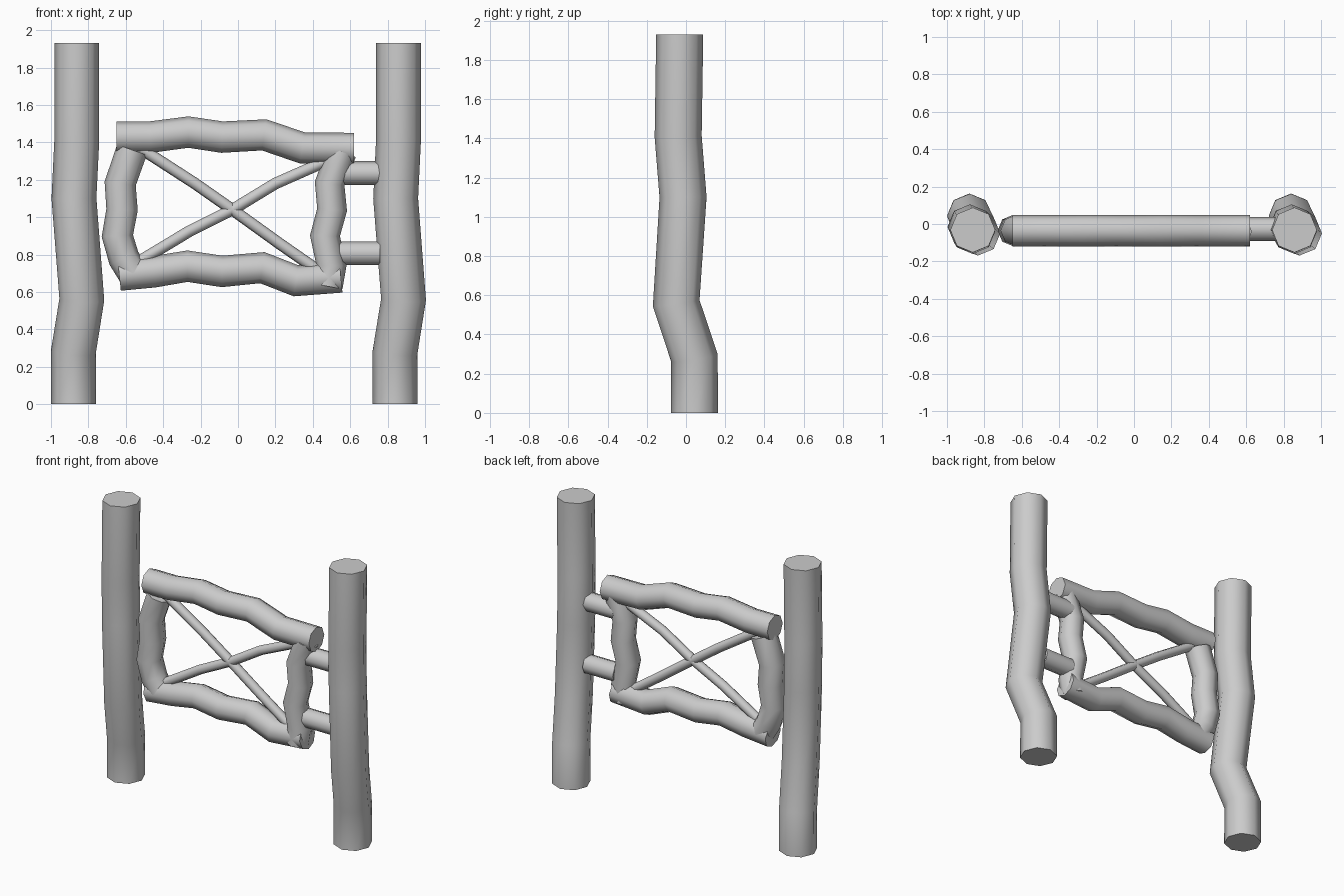
import bpy, bmesh, math
from mathutils import Vector

if "Cube" in bpy.data.objects:
    bpy.data.objects.remove(bpy.data.objects["Cube"])

SIDES = 8


def log(name, pts, r, end_dir=None):
    """Capped eight-sided tube following a bent path, with mitred joints."""
    pts = [Vector(p) for p in pts]
    bm = bmesh.new()
    rings = []
    for i, p in enumerate(pts):
        before = (p - pts[i - 1]).normalized() if i else Vector()
        after = (pts[i + 1] - p).normalized() if i < len(pts) - 1 else Vector()
        t = (before + after).normalized()
        if end_dir and i in (0, len(pts) - 1):
            t = Vector(end_dir)
        u = Vector((0, 1, 0))
        u = (u - t * u.dot(t)).normalized()
        v = t.cross(u)
        rings.append([bm.verts.new(p + r * (math.cos(a) * u + math.sin(a) * v))
                      for a in (2 * math.pi * k / SIDES for k in range(SIDES))])
    for a, b in zip(rings, rings[1:]):
        for k in range(SIDES):
            n = (k + 1) % SIDES
            bm.faces.new((a[k], a[n], b[n], b[k]))
    bm.faces.new(rings[0][::-1])
    bm.faces.new(rings[-1])
    bmesh.ops.recalc_face_normals(bm, faces=bm.faces)
    me = bpy.data.meshes.new(name)
    bm.to_mesh(me)
    bm.free()
    ob = bpy.data.objects.new(name, me)
    bpy.context.collection.objects.link(ob)
    bpy.ops.object.select_all(action='DESELECT')
    ob.select_set(True)
    bpy.context.view_layer.objects.active = ob
    bpy.ops.object.shade_smooth_by_angle(angle=math.radians(50))
    return ob


def flat(path, y=-0.035):
    """Turn (x, z) points into points in the plane of the gate."""
    return [(x, y, z) for x, z in path]


# Crooked upright posts, the same log used twice
post = [(-.02, .043, 0), (-.02, .043, .28), (.025, -.05, .56),
        (-.017, -.015, 1.1), (-.002, -.04, 1.41), (-.002, -.032, 1.93)]
for name, cx in (("left_post", -.86), ("right_post", .86)):
    log(name, [(x + cx, y, z) for x, y, z in post], .12, (0, 0, 1))

# Horizontal gate rails
log("top_rail", flat([(-.65, 1.428), (-.47, 1.428), (-.265, 1.455), (-.085, 1.428),
                      (.14, 1.44), (.345, 1.37), (.62, 1.367)]), .084, (1, 0, 0))
log("bottom_rail", flat([(-.635, .69), (-.45, .708), (-.27, .738), (-.085, .71),
                         (.13, .73), (.31, .66), (.55, .68)]), .084, (.99, 0, .1))

# Vertical gate stiles
log("left_stile", flat([(-.567, 1.36), (-.63, 1.18), (-.62, 1.04), (-.645, .90),
                        (-.61, .78), (-.56, .70)]), .084)
log("right_stile", flat([(.555, 1.35), (.49, 1.18), (.503, 1.04), (.465, .90),
                         (.50, .74), (.48, .63)], -.04), .08)

# Thin crossed braces
log("falling_brace", flat([(-.54, 1.38), (-.23, 1.18), (-.03, 1.04),
                           (.22, .86), (.45, .70)]), .031)
log("rising_brace", flat([(-.60, .72), (-.26, .925), (-.03, 1.04),
                          (.20, 1.18), (.54, 1.33)]), .031)

# Pegs joining the gate to the right post
for name, z in (("upper_peg", 1.235), ("lower_peg", .807)):
    log(name, [(.53, -.027, z), (.76, -.027, z)], .064)
